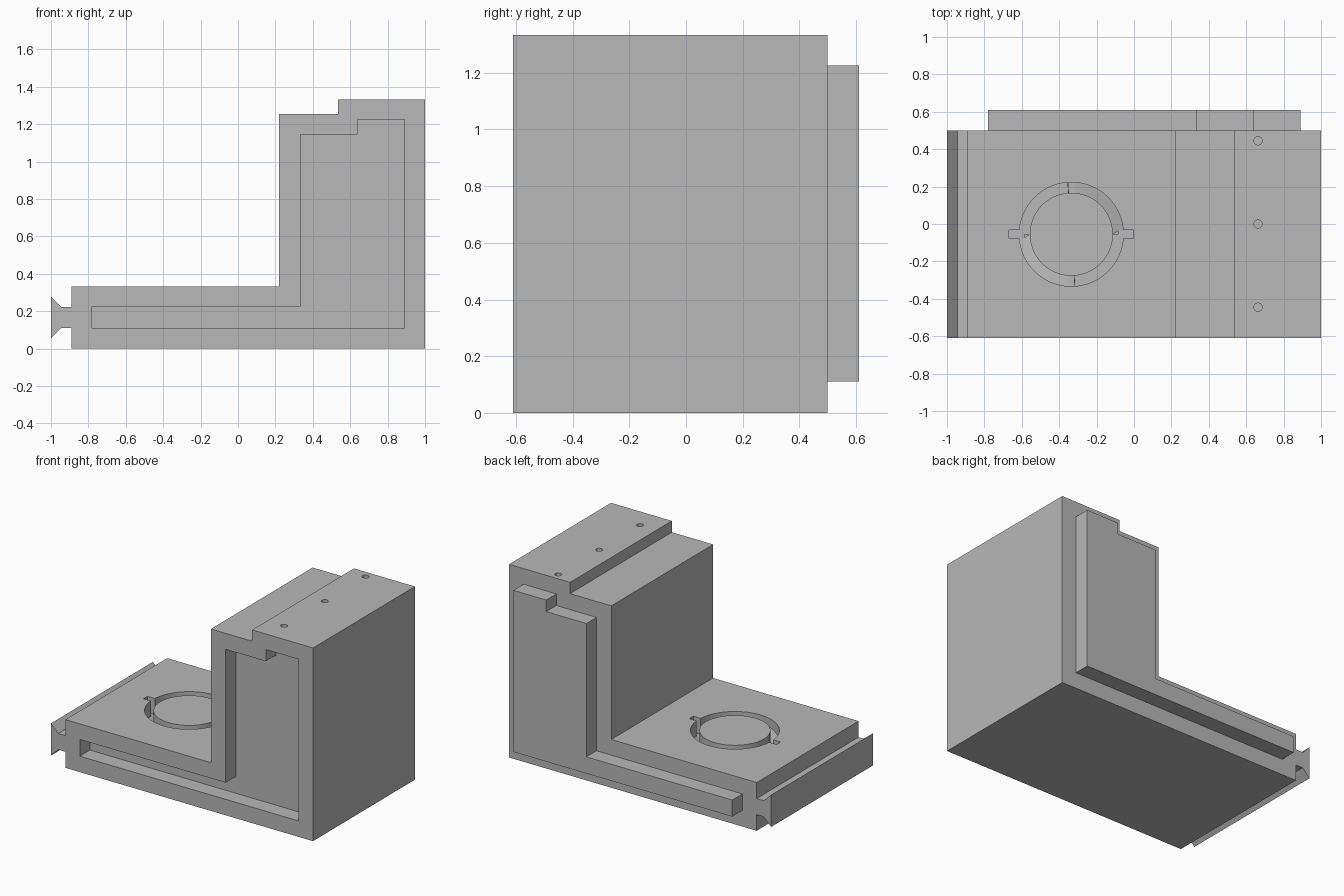
import bpy, bmesh, math

cube = bpy.data.objects.get("Cube")
if cube:
    bpy.data.objects.remove(cube, do_unlink=True)

grey = bpy.data.materials.new("plain grey")
grey.use_nodes = True
colour = (0.48, 0.48, 0.48, 1)
grey.diffuse_color = colour
grey.node_tree.nodes["Principled BSDF"].inputs["Base Color"].default_value = colour

FRONT, BACK, STEP = -0.61, 0.5, 0.11
PLATE_TOP = 0.333
RING_X, RING_Y = -0.335, -0.055


def finish(name, bm):
    bmesh.ops.recalc_face_normals(bm, faces=bm.faces)
    mesh = bpy.data.meshes.new(name)
    bm.to_mesh(mesh)
    bm.free()
    mesh.materials.append(grey)
    obj = bpy.data.objects.new(name, mesh)
    bpy.context.collection.objects.link(obj)
    return obj


def extrude_profile(name, points, y0, y1):
    bm = bmesh.new()
    face = bm.faces.new([bm.verts.new((x, y0, z)) for x, z in points])
    out = bmesh.ops.extrude_face_region(bm, geom=[face])
    for v in out["geom"]:
        if isinstance(v, bmesh.types.BMVert):
            v.co.y = y1
    return finish(name, bm)


def box(name, x0, x1, y0, y1, z0, z1):
    return extrude_profile(name, [(x0, z0), (x1, z0), (x1, z1), (x0, z1)], y0, y1)


def cut(target, cutter):
    cutter.hide_render = True
    mod = target.modifiers.new("cut", "BOOLEAN")
    mod.operation = "DIFFERENCE"
    mod.solver = "EXACT"
    mod.object = cutter
    bpy.context.view_layer.objects.active = target
    bpy.ops.object.modifier_apply(modifier=mod.name)
    bpy.data.objects.remove(cutter, do_unlink=True)


def ramp_ring(name, inner, outer, deep, shallow, top):
    """Ring whose floor climbs a quarter turn from each notch, then drops."""
    stations = [(a, deep + (shallow - deep) * a / 86) for a in range(0, 87, 4)]
    stations += [(86, shallow), (94, shallow), (94.3, deep)]
    stations += [(a, deep) for a in range(98, 180, 4)]
    bm = bmesh.new()
    loops = []
    for half in (0, 180):
        for a, floor in stations:
            t = math.radians(a + half)
            loops.append([bm.verts.new((RING_X + r * math.cos(t), RING_Y + r * math.sin(t), z))
                          for r, z in ((inner, floor), (outer, floor), (outer, top), (inner, top))])
    for i, a in enumerate(loops):
        b = loops[(i + 1) % len(loops)]
        for k in range(4):
            n = (k + 1) % 4
            bm.faces.new((a[k], a[n], b[n], b[k]))
    return finish(name, bm)


# Stepped L-shaped body with a flared rail along its low end
body = extrude_profile("stepped_body", [
    (-0.89, 0), (1, 0), (1, 1.333), (0.535, 1.333), (0.535, 1.255), (0.22, 1.255),
    (0.22, PLATE_TOP), (-0.89, PLATE_TOP), (-0.89, 0.222), (-0.945, 0.222), (-1, 0.278),
    (-1, 0.056), (-0.945, 0.111), (-0.89, 0.111)], FRONT, BACK)

# Matching front socket and back tongue
inset = [(-0.78, 0.11), (0.89, 0.11), (0.89, 1.225), (0.64, 1.225), (0.64, 1.145),
         (0.333, 1.145), (0.333, 0.225), (-0.78, 0.225)]
cut(body, extrude_profile("socket_cutter", inset, FRONT - 0.1, FRONT + STEP))
extrude_profile("back_tongue", inset, BACK, BACK + STEP)

# Twist-lock groove with a notch on each side
deep = PLATE_TOP - STEP
cut(body, ramp_ring("groove_cutter", 0.222, 0.278, deep, PLATE_TOP - 0.05, 0.45))
for side in (-1, 1):
    xs = sorted((RING_X + side * 0.25, RING_X + side * 0.333))
    cut(body, box("notch_cutter", *xs, RING_Y - 0.022, RING_Y + 0.022, deep, 0.45))

# Three pin holes in the top
for y in (-0.445, 0, 0.445):
    bm = bmesh.new()
    bmesh.ops.create_cone(bm, cap_ends=True, segments=24, radius1=0.022, radius2=0.022, depth=0.3)
    bmesh.ops.translate(bm, verts=bm.verts, vec=(0.663, y, 1.333))
    cut(body, finish("pin_hole_cutter", bm))
